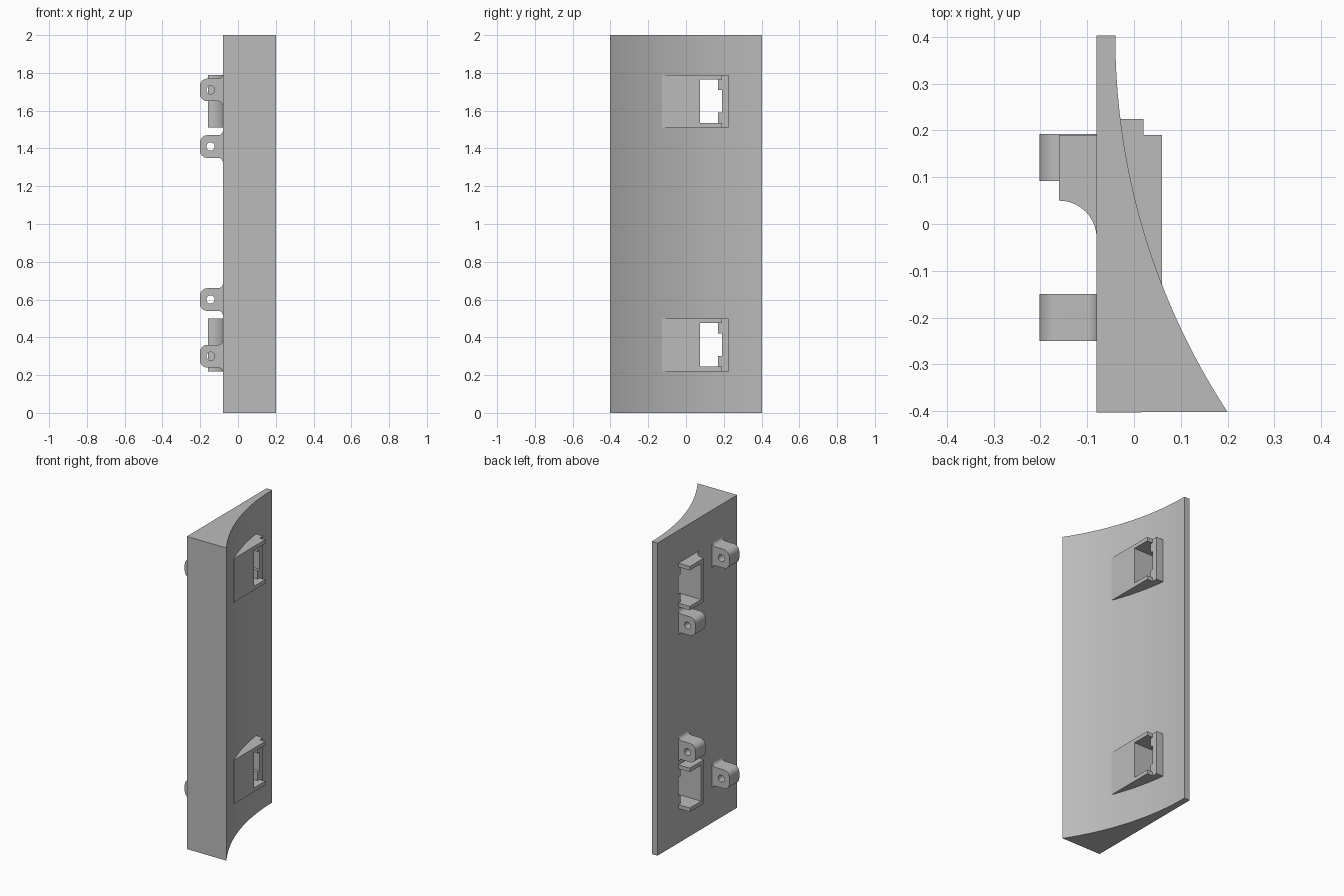
import bpy
import bmesh
from math import radians, sin, cos
from mathutils import Vector

if "Cube" in bpy.data.objects:
    bpy.data.objects.remove(bpy.data.objects["Cube"], do_unlink=True)

grey = bpy.data.materials.new("plain grey")
grey.use_nodes = True
grey.diffuse_color = (0.5, 0.5, 0.5, 1)
grey.node_tree.nodes["Principled BSDF"].inputs["Base Color"].default_value = (0.5, 0.5, 0.5, 1)


def arc(cx, cy, r, start, end, steps):
    angles = [radians(start + (end - start) * i / steps) for i in range(steps + 1)]
    return [(cx + r * cos(a), cy + r * sin(a)) for a in angles]


def prism(name, outline, low, high, axis="z"):
    """Extrude an outline along z (outline in x, y) or along y (outline in x, z)."""
    bm = bmesh.new()
    place = (lambda u, v: (u, v, low)) if axis == "z" else (lambda u, v: (u, low, v))
    face = bm.faces.new([bm.verts.new(place(u, v)) for u, v in outline])
    step = Vector((0, 0, high - low)) if axis == "z" else Vector((0, high - low, 0))
    top = bmesh.ops.extrude_face_region(bm, geom=[face])["geom"]
    bmesh.ops.translate(bm, verts=[g for g in top if isinstance(g, bmesh.types.BMVert)], vec=step)
    bmesh.ops.recalc_face_normals(bm, faces=bm.faces)
    mesh = bpy.data.meshes.new(name)
    bm.to_mesh(mesh)
    bm.free()
    mesh.materials.append(grey)
    obj = bpy.data.objects.new(name, mesh)
    bpy.context.collection.objects.link(obj)
    return obj


def activate(obj):
    bpy.ops.object.select_all(action="DESELECT")
    obj.select_set(True)
    bpy.context.view_layer.objects.active = obj


def combine(obj, tool, operation):
    mod = obj.modifiers.new("combine", "BOOLEAN")
    mod.operation, mod.solver, mod.object = operation, "EXACT", tool
    activate(obj)
    bpy.ops.object.modifier_apply(modifier=mod.name)
    bpy.data.objects.remove(tool, do_unlink=True)


def smooth(obj):
    activate(obj)
    bpy.ops.object.shade_smooth_by_angle(angle=radians(15))


# Tall panel with a flat back and a hollow curved face
BACK = -0.08
panel = prism("panel", [(BACK, 0.403)] + arc(1.43, 0.403, 1.47, 180, 213.2, 32) + [(BACK, -0.403)], 0, 2)

# Latch housings: wedge on the curved side, filleted box on the back
housing_outline = [(0.06, -0.128), (0.06, 0.19), (0.02, 0.19), (0.02, 0.225), (-0.05, 0.225),
                   (-0.05, 0.19), (-0.16, 0.19)] + arc(-0.16, -0.03, 0.08, 90, 0, 10) + [(-0.05, -0.128)]
# The slot runs through the housing and opens sideways at both ends
slot_outline = [(0.3, 0.075), (0.3, 0.3), (0.02, 0.3), (0.02, 0.19),
                (BACK, 0.19), (BACK, 0.3), (-0.3, 0.3), (-0.3, 0.075)]
WALL = 0.025
for bottom in (0.22, 1.51):
    top = bottom + 0.28
    combine(panel, prism("housing", housing_outline, bottom, top), "UNION")
    combine(panel, prism("slot", slot_outline, bottom + WALL, top - WALL), "DIFFERENCE")
    # Small stops in the two far corners of the slot
    tab = [(BACK, 0.17), (0.02, 0.17), (0.02, 0.195), (BACK, 0.195)]
    for name, z in (("lower_stop", bottom + WALL), ("upper_stop", top - WALL - 0.055)):
        prism(name, tab, z, z + 0.055)
smooth(panel)


# Rounded mounting lugs with a pin hole, flared where they meet the back
def lug(name, z, y):
    half, flare, corner = 0.06, 0.025, 0.04
    upper = arc(BACK - flare, half + flare, flare, 0, -90, 8)
    upper += arc(-0.202 + corner, half - corner, corner, 90, 180, 8)
    upper = [(BACK + 0.01, half + flare)] + upper
    outline = upper + [(u, -v) for u, v in reversed(upper)]
    obj = prism(name, [(u, v + z) for u, v in outline], y - 0.05, y + 0.05, "y")
    hole = prism("pin_hole", arc(-0.145, z, 0.022, 0, 348.75, 31), y - 0.1, y + 0.1, "y")
    combine(obj, hole, "DIFFERENCE")
    smooth(obj)


for side, sign in (("upper", 1), ("lower", -1)):
    lug(side + "_rear_lug", 1.005 + sign * 0.405, 0.142)
    lug(side + "_front_lug", 1.005 + sign * 0.705, -0.2)
